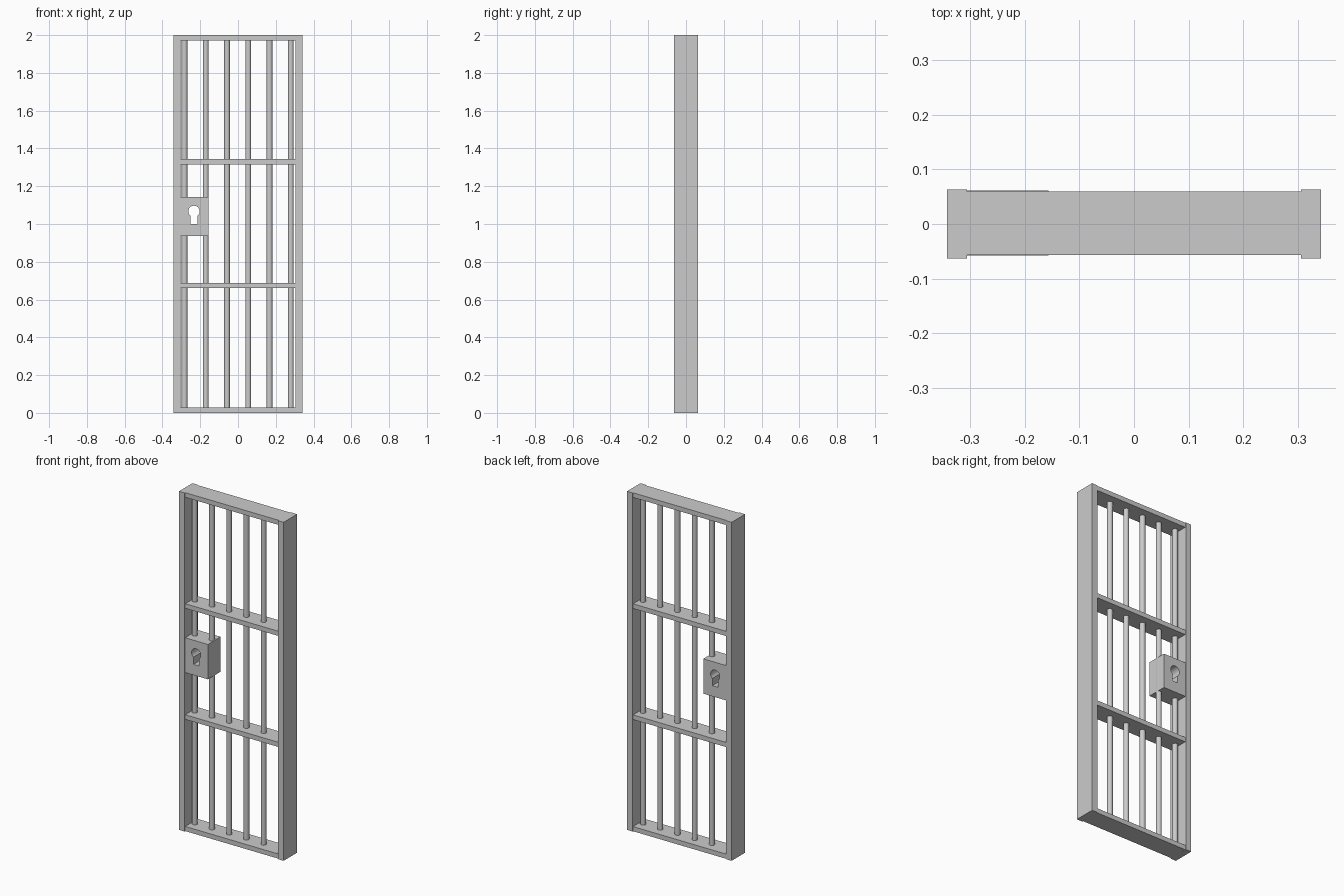
import bpy, math

if "Cube" in bpy.data.objects:
    bpy.data.objects.remove(bpy.data.objects["Cube"])


def box(name, x0, x1, y0, y1, z0, z1):
    bpy.ops.mesh.primitive_cube_add(size=1, location=((x0 + x1) / 2, (y0 + y1) / 2, (z0 + z1) / 2))
    o = bpy.context.object
    o.name = name
    o.scale = (x1 - x0, y1 - y0, z1 - z0)
    bpy.ops.object.transform_apply(location=False, rotation=False, scale=True)
    return o


# Side posts
box("left_post", -0.342, -0.305, -0.063, 0.063, 0, 2)
box("right_post", 0.305, 0.342, -0.063, 0.063, 0, 2)

# Horizontal rails: bottom, two middle, top
for i, z in enumerate((0.014, 0.674, 1.33, 1.986)):
    box(f"rail_{i + 1}", -0.313, 0.318, -0.057, 0.059, z - 0.0138, z + 0.0138)

# Round vertical bars
for i in range(6):
    bpy.ops.mesh.primitive_cylinder_add(vertices=12, radius=0.0155, depth=1.97,
                                        location=(-0.283 + i * 0.1125, 0.001, 1.0))
    bar = bpy.context.object
    bar.name = f"bar_{i + 1}"
    bpy.ops.object.shade_smooth_by_angle(angle=math.radians(40))

# Lock box: rectangle with a keyhole, extruded through the door thickness
cx, cz, r, half = -0.233, 1.067, 0.03, 0.018
start = math.asin(half / r) - math.pi / 2
sweep = 2 * math.pi - 2 * math.asin(half / r)
keyhole = [(cx + r * math.cos(start + sweep * k / 20), cz + r * math.sin(start + sweep * k / 20))
           for k in range(21)]
keyhole += [(cx - half, 1.0), (cx + half, 1.0)]
outline = [(-0.312, 0.937), (-0.156, 0.937), (-0.156, 1.143), (-0.312, 1.143)]

curve = bpy.data.curves.new("lock_box", "CURVE")
curve.dimensions = "2D"
curve.fill_mode = "BOTH"
curve.extrude = 0.0595
for pts in (outline, keyhole):
    s = curve.splines.new("POLY")
    s.points.add(len(pts) - 1)
    for p, (x, z) in zip(s.points, pts):
        p.co = (x, z, 0, 1)
    s.use_cyclic_u = True
lock = bpy.data.objects.new("lock_box", curve)
lock.rotation_euler = (math.pi / 2, 0, 0)
lock.location.y = 0.0015
bpy.context.collection.objects.link(lock)
bpy.ops.object.select_all(action="DESELECT")
lock.select_set(True)
bpy.context.view_layer.objects.active = lock
bpy.ops.object.convert(target="MESH")
bpy.ops.object.shade_flat()
